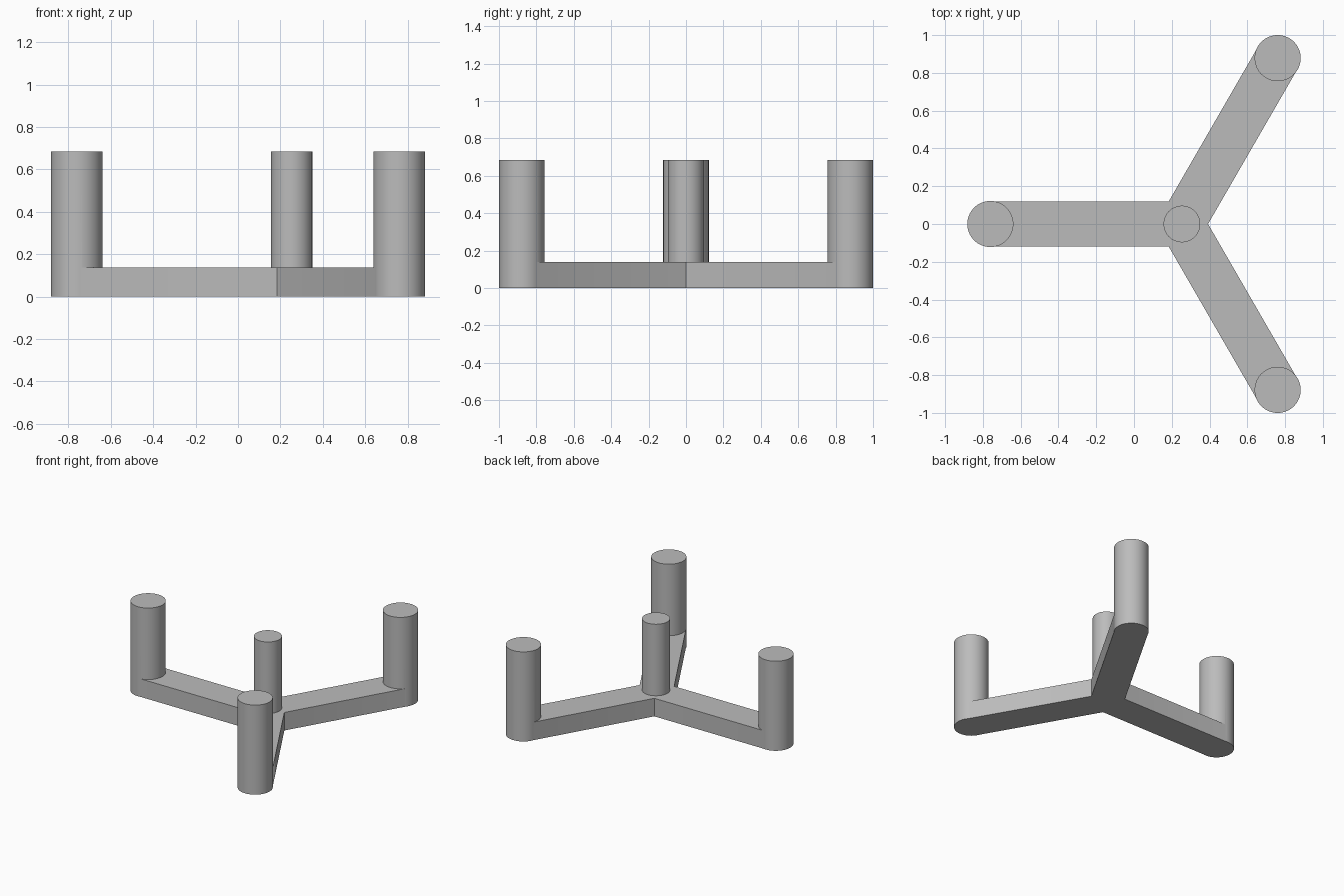
import bpy
import bmesh
from math import radians, sin, cos, tan, pi
from mathutils import Vector

cube = bpy.data.objects.get("Cube")
if cube:
    bpy.data.objects.remove(cube, do_unlink=True)

REACH = 1.014            # hub to outer post
HUB = Vector((REACH / 4, 0, 0))
HALF = 0.12              # half width of an arm
POST_R, HUB_R = 0.122, 0.097
ARM_H, POST_H = 0.138, 0.685
ANGLES = [radians(a) for a in (60, 180, 300)]

grey = bpy.data.materials.new("plain grey")
grey.use_nodes = True
colour = (0.5, 0.5, 0.5, 1)
grey.diffuse_color = colour
grey.node_tree.nodes["Principled BSDF"].inputs["Base Color"].default_value = colour


def prism(name, outline, height):
    """Extrude a flat outline up from the ground."""
    bm = bmesh.new()
    face = bm.faces.new([bm.verts.new(p) for p in outline])
    top = bmesh.ops.extrude_face_region(bm, geom=[face])["geom"]
    verts = [g for g in top if isinstance(g, bmesh.types.BMVert)]
    bmesh.ops.translate(bm, verts=verts, vec=(0, 0, height))
    bmesh.ops.recalc_face_normals(bm, faces=bm.faces)
    mesh = bpy.data.meshes.new(name)
    bm.to_mesh(mesh)
    bm.free()
    mesh.materials.append(grey)
    obj = bpy.data.objects.new(name, mesh)
    bpy.context.collection.objects.link(obj)
    return obj


def circle(centre, radius, sides=64):
    return [centre + radius * Vector((cos(2 * pi * i / sides), sin(2 * pi * i / sides), 0))
            for i in range(sides)]


# Three-armed base
outline = []
for a in ANGLES:
    along = Vector((cos(a), sin(a), 0))
    side = Vector((-sin(a), cos(a), 0))
    outline += [HUB + along * REACH - side * HALF,
                HUB + along * REACH + side * HALF,
                HUB + along * HALF / tan(radians(60)) + side * HALF]
stand = prism("three_armed_stand", outline, ARM_H)

# Upright posts: one at each arm end, a thinner one at the hub
posts = [prism("arm_post", circle(HUB + REACH * Vector((cos(a), sin(a), 0)), POST_R), POST_H)
         for a in ANGLES]
posts.append(prism("hub_post", circle(HUB, HUB_R), POST_H))

# Fuse the posts into the base
bpy.context.view_layer.objects.active = stand
for post in posts:
    mod = stand.modifiers.new("join_post", "BOOLEAN")
    mod.operation = "UNION"
    mod.solver = "EXACT"
    mod.object = post
    bpy.ops.object.modifier_apply(modifier=mod.name)
    bpy.data.objects.remove(post, do_unlink=True)

bpy.ops.object.select_all(action="DESELECT")
stand.select_set(True)
bpy.ops.object.shade_smooth_by_angle(angle=radians(30))
